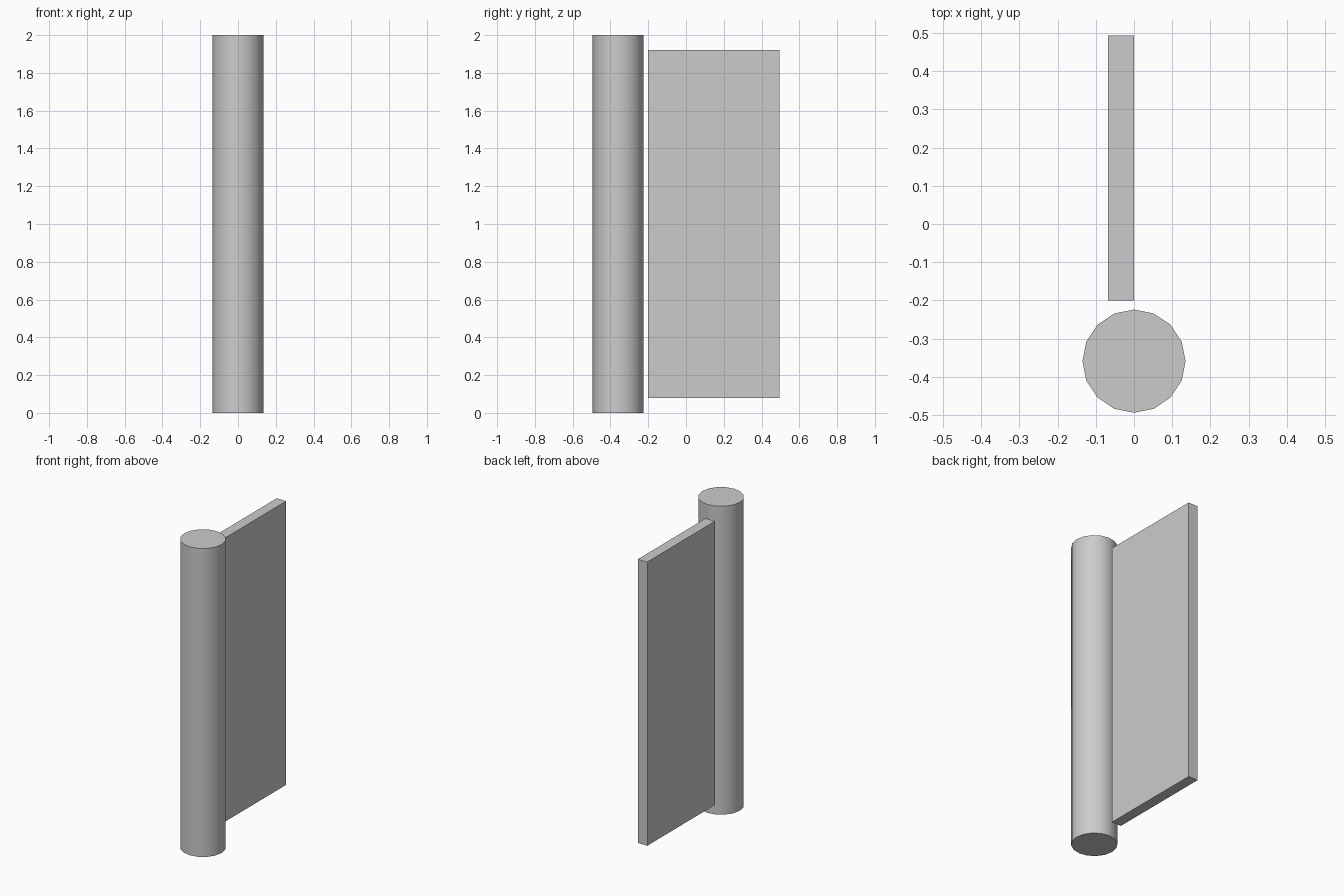
import bpy
import math

cube = bpy.data.objects.get("Cube")
if cube:
    bpy.data.objects.remove(cube, do_unlink=True)

# Single plain grey
grey = bpy.data.materials.new("light_grey")
grey.use_nodes = True
colour = (0.6, 0.6, 0.6, 1.0)
grey.diffuse_color = colour
grey.node_tree.nodes["Principled BSDF"].inputs["Base Color"].default_value = colour


def finish(name):
    obj = bpy.context.object
    obj.name = name
    obj.data.materials.append(grey)
    return obj


# Upright round post, full height
bpy.ops.mesh.primitive_cylinder_add(vertices=16, radius=0.135, depth=2.0,
                                    location=(0, -0.359, 1.0))
finish("post")
bpy.ops.object.shade_smooth_by_angle(angle=math.radians(30))

# Flat panel standing behind the post, offset to its right
bpy.ops.mesh.primitive_cube_add(size=1, location=(-0.034, 0.147, 1.0))
panel = finish("panel")
panel.scale = (0.068, 0.694, 1.84)
bpy.ops.object.transform_apply(location=False, rotation=False, scale=True)
